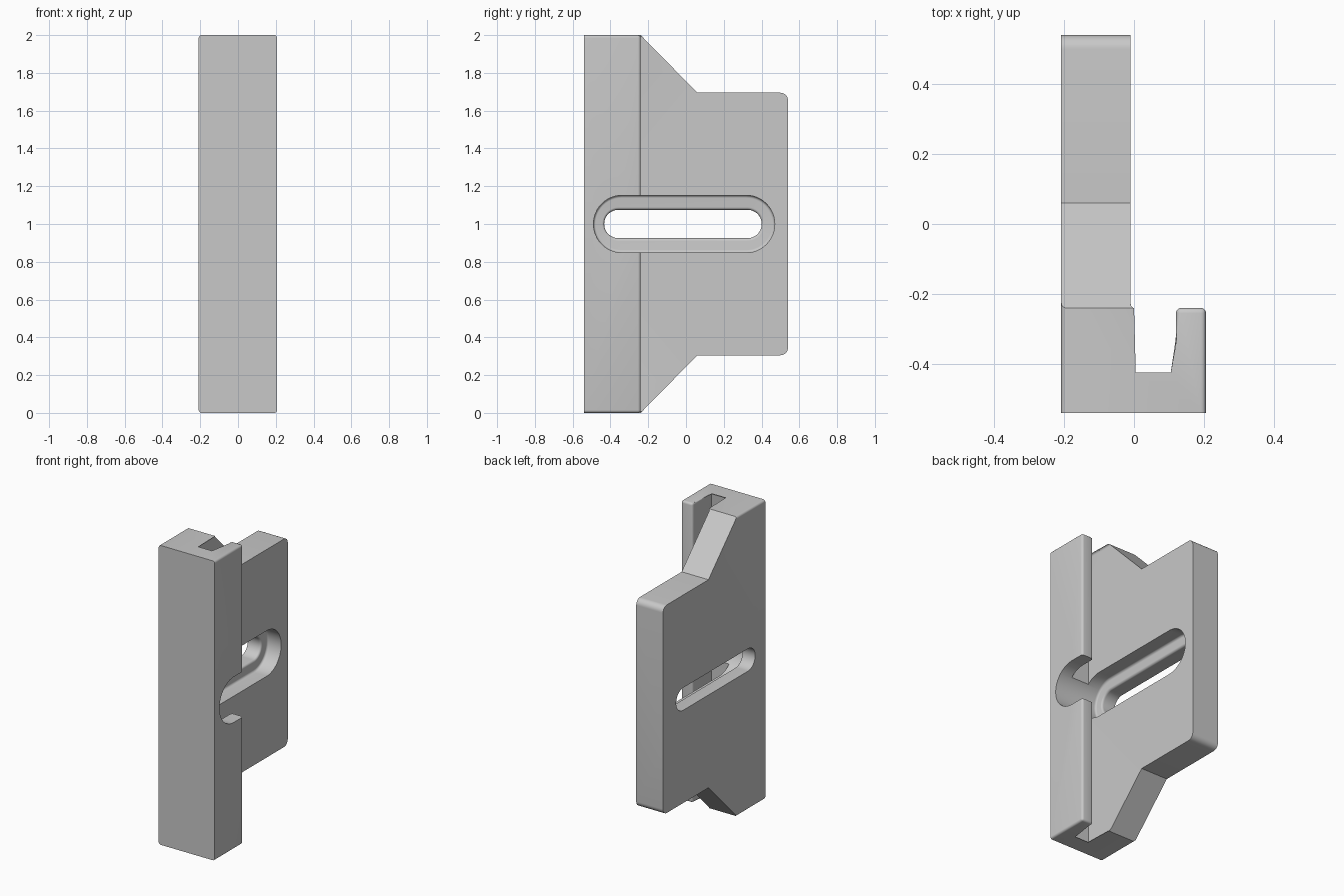
import bpy, bmesh, math

if "Cube" in bpy.data.objects:
    bpy.data.objects.remove(bpy.data.objects["Cube"], do_unlink=True)

grey = bpy.data.materials.new("light grey")
grey.use_nodes = True
grey.diffuse_color = (0.58, 0.58, 0.58, 1)
grey.node_tree.nodes["Principled BSDF"].inputs["Base Color"].default_value = grey.diffuse_color


def finish(name, bm):
    bmesh.ops.recalc_face_normals(bm, faces=bm.faces)
    mesh = bpy.data.meshes.new(name)
    bm.to_mesh(mesh)
    bm.free()
    obj = bpy.data.objects.new(name, mesh)
    mesh.materials.append(grey)
    bpy.context.collection.objects.link(obj)
    return obj


def loft(bm, rings):
    """Skin a stack of equal-length point rings and cap both ends."""
    loops = [[bm.verts.new(p) for p in ring] for ring in rings]
    for a, b in zip(loops, loops[1:]):
        for i in range(len(a)):
            j = (i + 1) % len(a)
            bm.faces.new((a[i], a[j], b[j], b[i]))
    bm.faces.new(loops[0])
    bm.faces.new(loops[-1])


def arc(cy, cz, r, start, end, n):
    return [(cy + r * math.cos(math.radians(start + (end - start) * i / n)),
             cz + r * math.sin(math.radians(start + (end - start) * i / n)))
            for i in range(n + 1)]


# Hooked plan section, extruded to full height
FRONT, BACK, TIP = -0.54, 0.54, -0.24
plan = [(-0.208, FRONT), (0.206, FRONT), (0.206, TIP), (0.12, TIP),
        (0.12, -0.44), (-0.01, -0.44), (-0.01, BACK), (-0.208, BACK)]
bm = bmesh.new()
loft(bm, [[(x, y, z) for x, y in plan] for z in (0, 2)])

# Soften the top and bottom rims and the tip of the lip
rims = []
for e in bm.edges:
    a, b = (v.co for v in e.verts)
    flat = abs(a.z - b.z) < 0.001
    crosses = flat and abs(a.y - b.y) < 0.001 and abs(abs(a.y) - BACK) < 0.001
    lip_corner = not flat and abs(a.y - TIP) < 0.001
    if (flat and not crosses) or lip_corner:
        rims.append(e)
bmesh.ops.bevel(bm, geom=rims, offset=0.015, segments=5, profile=0.5,
                affect='EDGES', clamp_overlap=True)
bracket = finish("slotted_hook_bracket", bm)

# Side outline: tall front, sloping shoulders, rounded rear corners
side = [(-0.6, -0.1), (TIP - 0.1, -0.1), (TIP, 0), (0.06, 0.305)]
side += arc(0.5, 0.345, 0.04, -90, 0, 8) + arc(0.5, 1.655, 0.04, 0, 90, 8)
side += [(0.06, 1.695), (TIP, 2), (TIP - 0.1, 2.1), (-0.6, 2.1)]
bm = bmesh.new()
loft(bm, [[(x, y, z) for y, z in side] for x in (-0.5, 0.5)])
outline = finish("side_outline_cutter", bm)

# Recessed slot: narrow through opening, eased step, wide pocket with filleted floor
SLOT, POCKET, FLOOR, EASE = 0.075, 0.152, -0.11, 0.015
steps = [(-0.4, SLOT)]
for i in range(6):
    t = math.radians(18 * i)
    steps.append((FLOOR - EASE * (1 - math.sin(t)), SLOT + EASE * (1 - math.cos(t))))
for i in range(6):
    t = math.radians(18 * i)
    steps.append((FLOOR + EASE * (1 - math.cos(t)), POCKET - EASE * (1 - math.sin(t))))
steps.append((0.4, POCKET))
rings = []
for x, r in steps:
    # the through opening reaches slightly further than the pocket centres
    k = 0.02 * (POCKET - r) / (POCKET - SLOT)
    oval = arc(0.318 + k * 0.4, 1, r, -90, 90, 24) + arc(-0.338 - k, 1, r, 90, 270, 24)
    rings.append([(x, y, z) for y, z in oval])
bm = bmesh.new()
loft(bm, rings)
slot = finish("slot_cutter", bm)

# Trim to the outline, then cut the slot
bpy.context.view_layer.objects.active = bracket
bracket.select_set(True)
for cutter, mode in ((outline, 'INTERSECT'), (slot, 'DIFFERENCE')):
    mod = bracket.modifiers.new(cutter.name, 'BOOLEAN')
    mod.operation, mod.object, mod.solver = mode, cutter, 'EXACT'
    bpy.ops.object.modifier_apply(modifier=mod.name)
    bpy.data.objects.remove(cutter, do_unlink=True)
bpy.ops.object.shade_smooth_by_angle(angle=math.radians(30))
